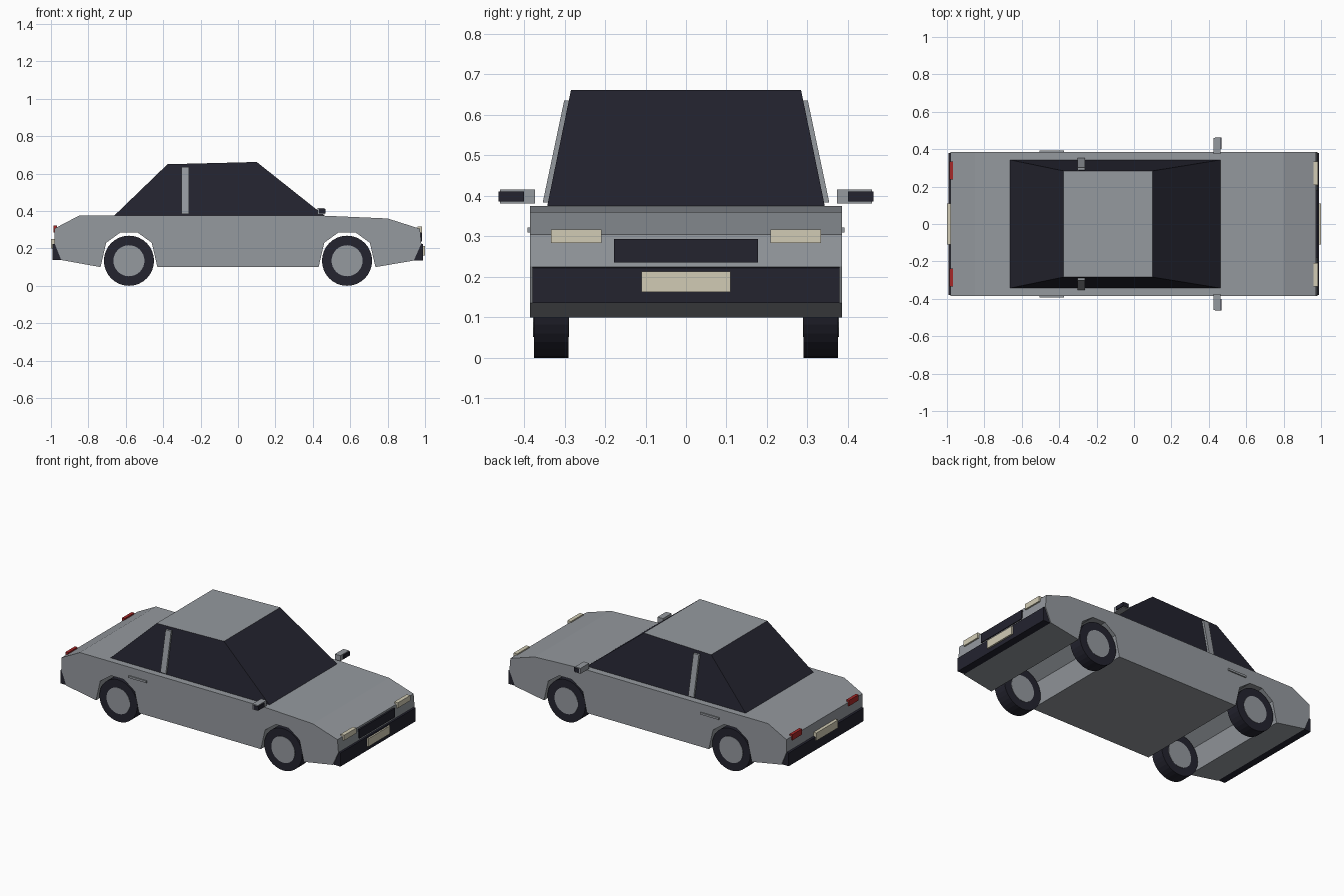
import bpy, bmesh, math
from mathutils import Matrix

if "Cube" in bpy.data.objects:
    bpy.data.objects.remove(bpy.data.objects["Cube"])


def material(name, rgb):
    m = bpy.data.materials.new(name)
    m.diffuse_color = (*rgb, 1)
    m.use_nodes = True
    m.node_tree.nodes["Principled BSDF"].inputs["Base Color"].default_value = m.diffuse_color
    return m


GREY = material("body grey", (0.30, 0.32, 0.345))
DARK = material("dark glass and rubber", (0.017, 0.017, 0.028))
CREAM = material("cream lamp", (0.64, 0.60, 0.46))
RED = material("red lamp", (0.38, 0.02, 0.02))


def finish(name, bm, *mats):
    bmesh.ops.recalc_face_normals(bm, faces=bm.faces)
    me = bpy.data.meshes.new(name)
    bm.to_mesh(me)
    bm.free()
    for m in mats:
        me.materials.append(m)
    ob = bpy.data.objects.new(name, me)
    bpy.context.collection.objects.link(ob)
    return ob


def prism(name, profile, half_width, mat):
    """Side profile (x, z) extruded across the car."""
    bm = bmesh.new()
    a = [bm.verts.new((x, -half_width, z)) for x, z in profile]
    b = [bm.verts.new((x, half_width, z)) for x, z in profile]
    bm.faces.new(a)
    bm.faces.new(b[::-1])
    for i in range(len(a)):
        j = (i + 1) % len(a)
        bm.faces.new((a[i], b[i], b[j], a[j]))
    return finish(name, bm, mat)


def hull8(name, corners, *mats):
    """Six-sided block from four bottom and four top corners."""
    bm = bmesh.new()
    v = [bm.verts.new(c) for c in corners]
    for f in ((3, 2, 1, 0), (4, 5, 6, 7), (0, 1, 5, 4), (1, 2, 6, 5), (2, 3, 7, 6), (3, 0, 4, 7)):
        bm.faces.new([v[i] for i in f])
    return finish(name, bm, *mats)


def box(name, x, y, z, mat):
    return hull8(name, [(x[i], y[j], z[k]) for k in (0, 1)
                        for i, j in ((0, 0), (1, 0), (1, 1), (0, 1))], mat)


def pair(name, x, y, z, mat):
    """Box on the left side and its mirror on the right."""
    box(name + "_left", x, y, z, mat)
    box(name + "_right", x, (-y[1], -y[0]), z, mat)


def cylinder(name, x, y, r, width, mat):
    bm = bmesh.new()
    bmesh.ops.create_cone(bm, cap_ends=True, segments=32, radius1=r, radius2=r, depth=width,
                          matrix=Matrix.Translation((x, y, 0.134)) @ Matrix.Rotation(math.pi / 2, 4, 'X'))
    finish(name, bm, mat)


# Body with wheel arches running through
WHEEL_X = 0.583
arch = [(-0.152, 0.10), (-0.122, 0.23), (-0.045, 0.286), (0.045, 0.286), (0.122, 0.23), (0.152, 0.10)]
profile = [(-0.945, 0.138)]
for cx in (-WHEEL_X, WHEEL_X):
    profile += [(cx + x, z) for x, z in arch]
profile += [(0.94, 0.135), (0.98, 0.225), (0.973, 0.305), (0.80, 0.36), (0.455, 0.375),
            (-0.85, 0.375), (-0.98, 0.307), (-0.98, 0.225)]
prism("body", profile, 0.385, GREY)

# Bumpers
prism("front_bumper", [(0.94, 0.135), (0.99, 0.135), (0.99, 0.222), (0.977, 0.225)], 0.379, DARK)
prism("rear_bumper", [(-0.945, 0.138), (-0.992, 0.138), (-0.992, 0.222), (-0.978, 0.225)], 0.379, DARK)

# Cabin: dark glass with a body-coloured roof
cabin = hull8("cabin", [(-0.663, -0.343, 0.374), (0.463, -0.343, 0.374), (0.463, 0.343, 0.374), (-0.663, 0.343, 0.374),
                        (-0.377, -0.284, 0.65), (0.10, -0.284, 0.662), (0.10, 0.284, 0.662), (-0.377, 0.284, 0.65)],
              DARK, GREY)
for f in cabin.data.polygons:
    f.material_index = 1 if f.normal.z > 0.9 else 0

# Door pillars leaning with the glass
for side, s in (("left", 1), ("right", -1)):
    hull8("door_pillar_" + side,
          [(x, s * y, z) for y, z in ((0.345, 0.383), (0.292, 0.635))
           for x, y, z in ((-0.302, y - 0.008, z), (-0.263, y - 0.008, z),
                           (-0.263, y + 0.009, z), (-0.302, y + 0.009, z))], GREY)

# Wheels
for end, x in (("front", WHEEL_X), ("rear", -WHEEL_X)):
    for side, y in (("left", 0.333), ("right", -0.333)):
        cylinder(f"{end}_{side}_tyre", x, y, 0.134, 0.085, DARK)
        cylinder(f"{end}_{side}_hub", x, y, 0.083, 0.089, GREY)

# Wing mirrors and door handles
pair("mirror_housing", (0.424, 0.463), (0.373, 0.46), (0.381, 0.416), GREY)
pair("mirror_face", (0.434, 0.469), (0.40, 0.463), (0.386, 0.411), DARK)
pair("door_handle", (-0.505, -0.375), (0.38, 0.392), (0.309, 0.322), GREY)

# Lamps, grille and blank number plates
pair("headlight", (0.96, 0.985), (0.209, 0.334), (0.283, 0.317), CREAM)
pair("taillight", (-0.987, -0.968), (0.238, 0.335), (0.285, 0.322), RED)
box("grille", (0.965, 0.985), (-0.178, 0.178), (0.236, 0.294), DARK)
box("front_plate", (0.985, 1.0), (-0.11, 0.11), (0.162, 0.213), CREAM)
box("rear_plate", (-1.0, -0.975), (-0.11, 0.11), (0.2, 0.25), CREAM)
